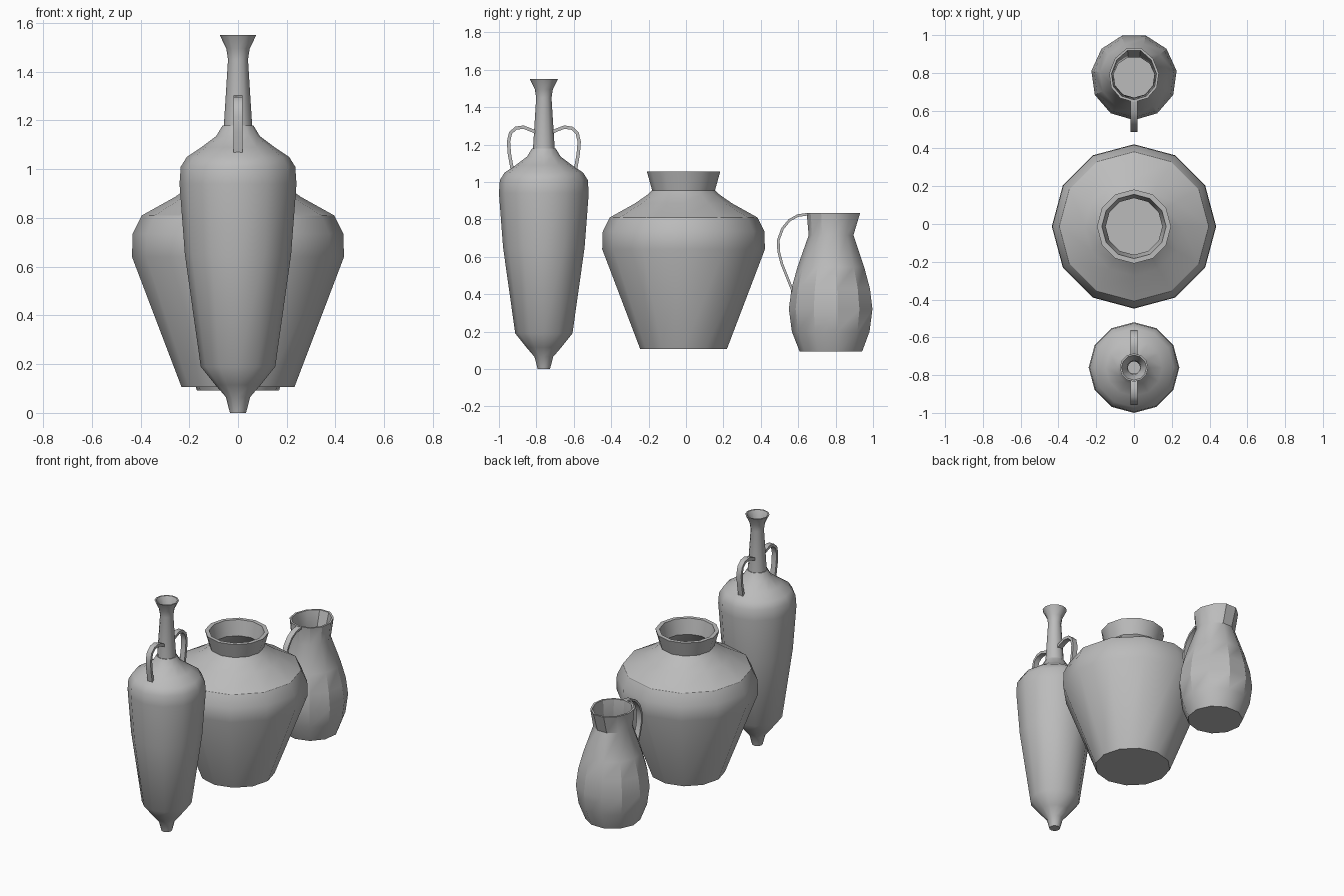
import bpy, bmesh
from math import sin, cos, radians, tau
from mathutils import Vector

cube = bpy.data.objects.get("Cube")
if cube:
    bpy.data.objects.remove(cube, do_unlink=True)

# Single clay material
clay = bpy.data.materials.new("grey_clay")
clay.use_nodes = True
clay.diffuse_color = (0.5, 0.5, 0.5, 1)
bsdf = clay.node_tree.nodes["Principled BSDF"]
bsdf.inputs["Base Color"].default_value = clay.diffuse_color
bsdf.inputs["Roughness"].default_value = 0.8


def finish(name, bm, smooth_angle):
    bmesh.ops.recalc_face_normals(bm, faces=bm.faces)
    mesh = bpy.data.meshes.new(name)
    bm.to_mesh(mesh)
    bm.free()
    mesh.materials.append(clay)
    obj = bpy.data.objects.new(name, mesh)
    bpy.context.collection.objects.link(obj)
    bpy.ops.object.select_all(action='DESELECT')
    obj.select_set(True)
    bpy.context.view_layer.objects.active = obj
    bpy.ops.object.shade_smooth_by_angle(angle=radians(smooth_angle))
    return obj


def lathe(name, profile, y, sides, spout=0.0):
    """Turn (radius, z) pairs from the base, over the rim, to the inner floor."""
    bm = bmesh.new()
    top = max(z for r, z in profile)
    rings = []
    for r, z in profile:
        ring = []
        for i in range(sides):
            a = tau * i / sides - tau / 4
            push = spout * max(0, sin(a)) ** 2 if z > top - 0.01 else 0
            ring.append(bm.verts.new((r * cos(a), y + r * sin(a) + push, z)))
        rings.append(ring)
    for low, high in zip(rings, rings[1:]):
        for i in range(sides):
            j = (i + 1) % sides
            bm.faces.new((low[i], low[j], high[j], high[i]))
    bm.faces.new(rings[0][::-1])
    bm.faces.new(rings[-1])
    return finish(name, bm, 31)


def handle(name, path, y, side, width=0.035, thick=0.018):
    """Sweep a flat strap along (distance from axis, z) points."""
    pts = [Vector((0, y + side * d, z)) for d, z in path]
    bm = bmesh.new()
    rings = []
    for i, p in enumerate(pts):
        t = (pts[min(i + 1, len(pts) - 1)] - pts[max(i - 1, 0)]).normalized()
        n = Vector((0, -t.z, t.y)) * thick / 2
        x = Vector((width / 2, 0, 0))
        rings.append([bm.verts.new(p + o) for o in (x + n, n - x, -x - n, x - n)])
    for a, b in zip(rings, rings[1:]):
        for i in range(4):
            j = (i + 1) % 4
            bm.faces.new((a[i], a[j], b[j], b[i]))
    bm.faces.new(rings[0][::-1])
    bm.faces.new(rings[-1])
    return finish(name, bm, 40)


# Tall two-handled amphora
AMPHORA_Y = -0.76
lathe("amphora_body", [
    (.033, 0), (.05, .065), (.093, .115), (.153, .19), (.218, .65), (.24, .94),
    (.235, 1.01), (.21, 1.05), (.15, 1.09), (.09, 1.135), (.063, 1.18),
    (.058, 1.18), (.041, 1.45), (.048, 1.495), (.075, 1.55),
    (.066, 1.55), (.037, 1.49), (.033, 1.45), (.033, 1.2)], AMPHORA_Y, 12)
for label, side in (("front", -1), ("back", 1)):
    handle("amphora_handle_" + label, [
        (.035, 1.262), (.07, 1.278), (.11, 1.293), (.15, 1.287), (.178, 1.262),
        (.189, 1.215), (.184, 1.15), (.168, 1.06)], AMPHORA_Y, side)

# Broad storage pot with a flared collar
lathe("storage_pot", [
    (.232, .107), (.435, .64), (.432, .735), (.395, .81), (.26, .885),
    (.195, .93), (.168, .955), (.196, 1.055),
    (.17, 1.055), (.15, .955), (.24, .86), (.37, .79), (.405, .64), (.21, .135)],
    -0.013, 12)

# Pouring jug with a pinched spout
JUG_Y = 0.778
lathe("jug_body", [
    (.17, .092), (.212, .2), (.228, .32), (.214, .43), (.182, .545), (.122, .715),
    (.133, .835),
    (.12, .835), (.109, .715), (.168, .545), (.2, .43), (.213, .32), (.158, .11)],
    JUG_Y, 11, spout=.028)
handle("jug_handle", [
    (.122, .828), (.18, .82), (.225, .795), (.262, .75), (.284, .69), (.283, .63),
    (.265, .56), (.205, .41)], JUG_Y, -1, thick=.014)
